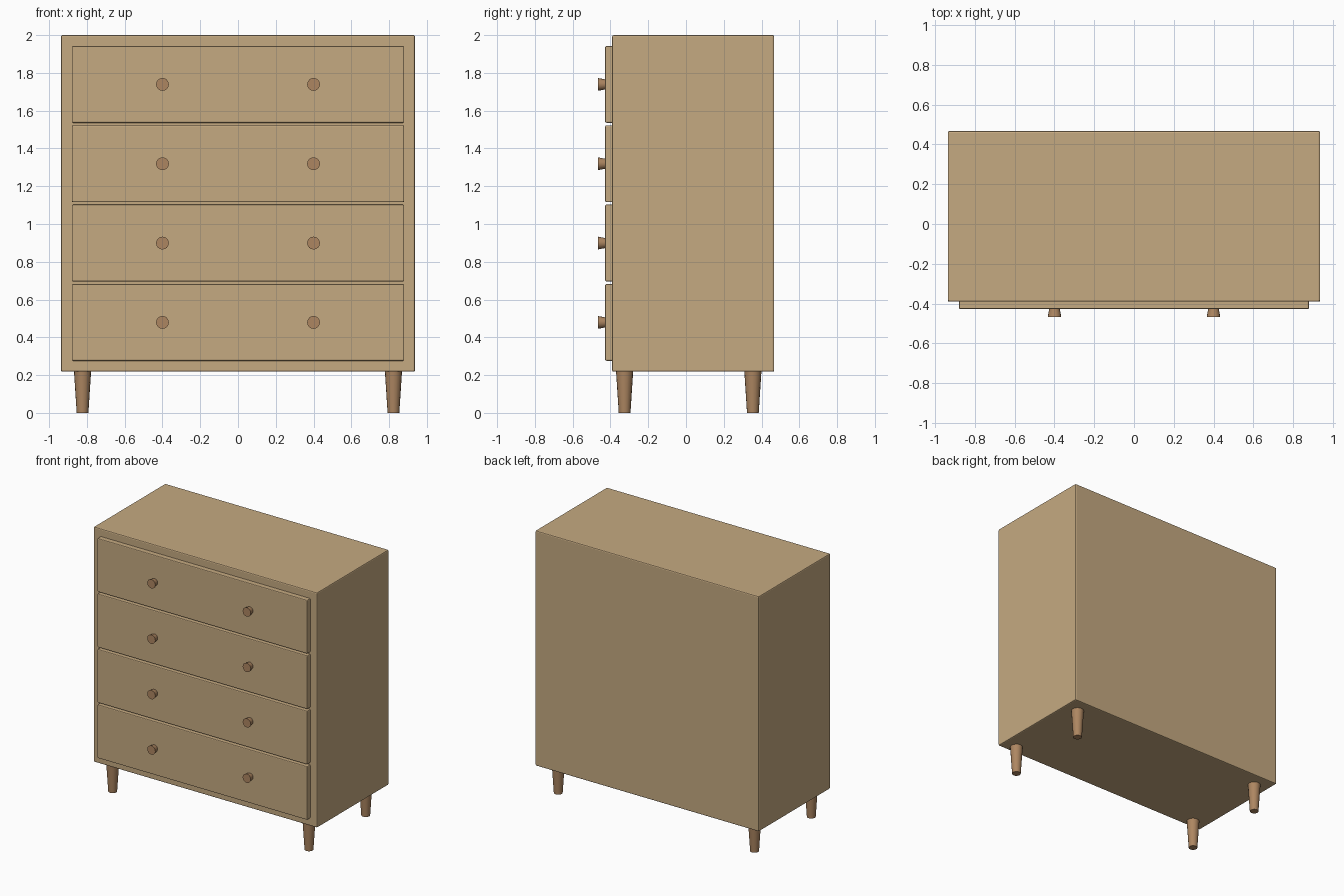
import bpy
import math

if "Cube" in bpy.data.objects:
    bpy.data.objects.remove(bpy.data.objects["Cube"])


def material(name, rgb):
    m = bpy.data.materials.new(name)
    m.diffuse_color = (*rgb, 1)
    m.use_nodes = True
    m.node_tree.nodes["Principled BSDF"].inputs["Base Color"].default_value = m.diffuse_color
    return m


LIGHT = material("light_wood", (0.56, 0.40, 0.22))
DARK = material("dark_wood", (0.42, 0.24, 0.12))


def box(name, lo, hi, bevel):
    bpy.ops.mesh.primitive_cube_add(size=1, location=[(a + b) / 2 for a, b in zip(lo, hi)])
    o = bpy.context.object
    o.name = name
    o.scale = [b - a for a, b in zip(lo, hi)]
    bpy.ops.object.transform_apply(location=False, rotation=False, scale=True)
    mod = o.modifiers.new("soft_edges", "BEVEL")
    mod.width = bevel
    mod.segments = 2
    o.data.materials.append(LIGHT)
    return o


def taper(name, r1, r2, depth, loc, rot=(0, 0, 0), sides=16):
    bpy.ops.mesh.primitive_cone_add(vertices=sides, radius1=r1, radius2=r2,
                                    depth=depth, location=loc, rotation=rot)
    o = bpy.context.object
    o.name = name
    o.data.materials.append(DARK)
    bpy.ops.object.shade_smooth_by_angle(angle=math.radians(35))
    return o


# Cabinet body
box("cabinet_body", (-0.937, -0.391, 0.218), (0.937, 0.467, 2.0), 0.008)

# Drawer fronts, each with two flared knobs
for i in range(4):
    z = 0.479 + 0.42 * i
    box(f"drawer_front_{i + 1}", (-0.88, -0.428, z - 0.203), (0.88, -0.385, z + 0.203), 0.006)
    for side, x in (("left", -0.4), ("right", 0.4)):
        taper(f"{side}_knob_{i + 1}", 0.025, 0.034, 0.047, (x, -0.4435, z),
              (math.pi / 2, 0, 0))

# Tapered legs
for side, x in (("left", -0.823), ("right", 0.823)):
    for end, y in (("front", -0.325), ("back", 0.354)):
        taper(f"{end}_{side}_leg", 0.031, 0.046, 0.23, (x, y, 0.115))
